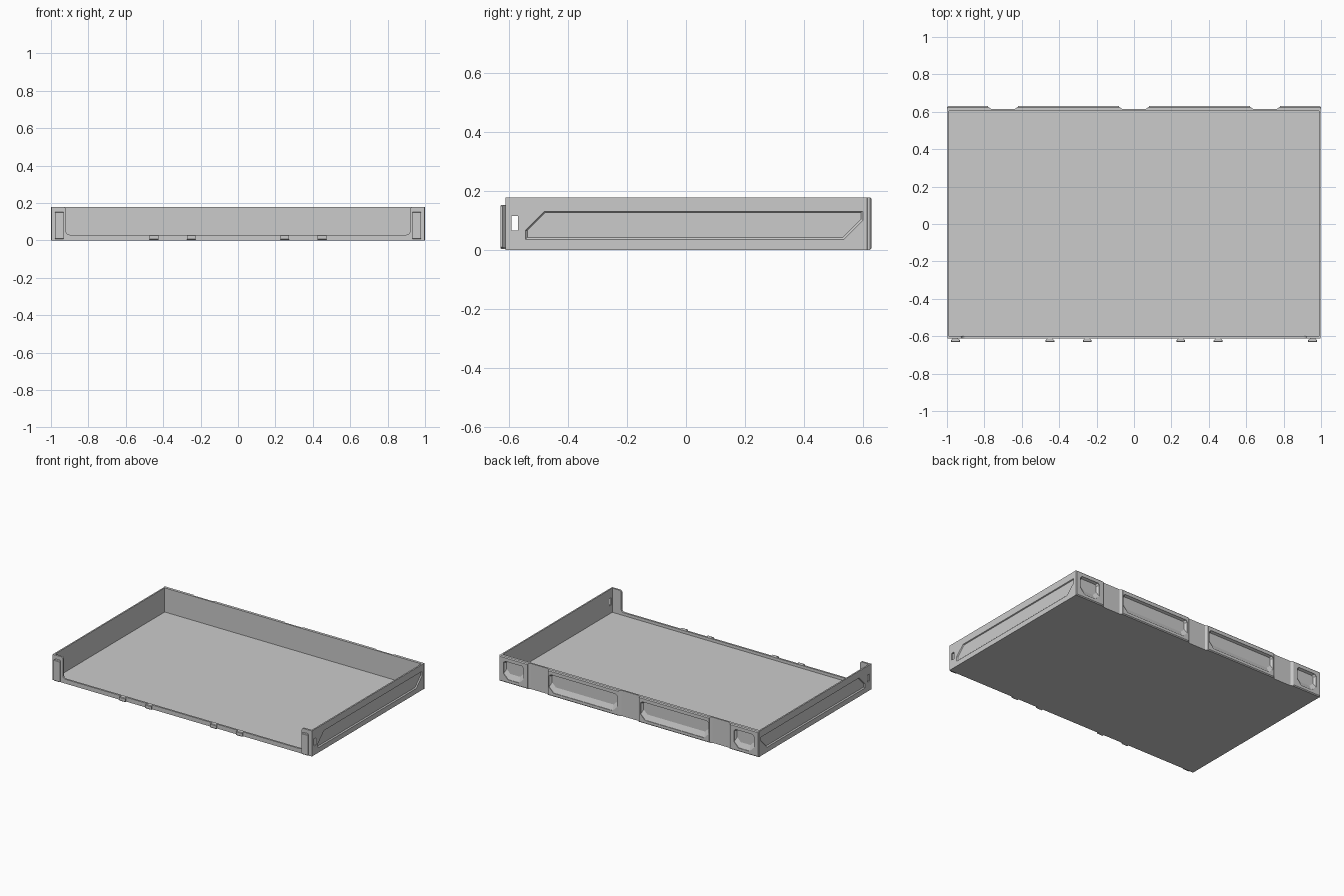
import bpy, bmesh, math

if "Cube" in bpy.data.objects:
    bpy.data.objects.remove(bpy.data.objects["Cube"])

H, WALL, FLOOR = 0.178, 0.012, 0.01
Y_FRONT, Y_BACK = -0.613, 0.63


def loft(name, loops):
    """Closed solid through matching 3D point loops."""
    bm = bmesh.new()
    rings = [[bm.verts.new(p) for p in loop] for loop in loops]
    n = len(rings[0])
    for a, b in zip(rings, rings[1:]):
        for i in range(n):
            j = (i + 1) % n
            bm.faces.new((a[i], a[j], b[j], b[i]))
    bm.faces.new(rings[0])
    bm.faces.new(rings[-1])
    bmesh.ops.recalc_face_normals(bm, faces=bm.faces)
    mesh = bpy.data.meshes.new(name)
    bm.to_mesh(mesh)
    bm.free()
    ob = bpy.data.objects.new(name, mesh)
    bpy.context.collection.objects.link(ob)
    return ob


def rect(u0, u1, v0, v1):
    return [(u0, v0), (u1, v0), (u1, v1), (u0, v1)]


def along_x(pts, x):
    return [(x, u, v) for u, v in pts]


def along_y(pts, y):
    return [(u, y, v) for u, v in pts]


def along_z(pts, z):
    return [(u, v, z) for u, v in pts]


def arc(cx, cz, r, a0, a1, n=5):
    return [(cx + r * math.cos(math.radians(a0 + (a1 - a0) * i / n)),
             cz + r * math.sin(math.radians(a0 + (a1 - a0) * i / n)))
            for i in range(n + 1)]


def carve(ob, cutters):
    """Subtract the cutters, bake the result and remove them."""
    for c in cutters:
        c.hide_render = True
        m = ob.modifiers.new("cut", 'BOOLEAN')
        m.operation, m.solver, m.object = 'DIFFERENCE', 'EXACT', c
    dg = bpy.context.evaluated_depsgraph_get()
    mesh = bpy.data.meshes.new_from_object(ob.evaluated_get(dg))
    ob.modifiers.clear()
    ob.data = mesh
    for c in cutters:
        bpy.data.objects.remove(c)


# floor
base = rect(-1 + WALL, 1 - WALL, Y_FRONT + 0.013, 0.605)
loft("floor", [along_z(base, 0), along_z(base, FLOOR)])

# side walls with a bevelled recessed panel and a latch slot
outer = [(-0.545, 0.035), (0.535, 0.035), (0.6, 0.1),
         (0.6, 0.13), (-0.48, 0.13), (-0.545, 0.065)]
inner = [(-0.538, 0.042), (0.532, 0.042), (0.593, 0.103),
         (0.593, 0.127), (-0.477, 0.127), (-0.538, 0.066)]
for s, side in ((1, "right"), (-1, "left")):
    wall = rect(Y_FRONT, 0.616, 0, H)
    ob = loft(side + "_wall", [along_x(wall, s * (1 - WALL)), along_x(wall, s * 0.998)])
    panel = loft("panel_cutter", [along_x(inner, s * 0.991), along_x(outer, s * 0.998),
                                  along_x(outer, s * 1.01)])
    slot = rect(-0.592, -0.57, 0.065, 0.114)
    hole = loft("slot_cutter", [along_x(slot, s * 0.95), along_x(slot, s * 1.05)])
    carve(ob, [panel, hole])

# front lip with rounded opening and tall corner posts
half = ([(0.92, 0.05)] and arc(0.9, 0.05, 0.02, -90, 0)
        + arc(0.932, H - 0.012, 0.012, 180, 90))
front = ([(-0.988, 0), (0.988, 0), (0.988, H)] + half[::-1]
         + [(-x, z) for x, z in half] + [(-0.988, H)])
loft("front_lip", [along_y(front, Y_FRONT), along_y(front, Y_FRONT + 0.013)])

# dovetail tabs on the front
def tab(name, x, z0, z1):
    def ring(z, g):
        return along_z([(x - 0.014, Y_FRONT), (x + 0.014, Y_FRONT),
                        (x + 0.024 - g, -0.622 + g), (x + 0.024 - g, -0.63 + g),
                        (x - 0.024 + g, -0.63 + g), (x - 0.024 + g, -0.622 + g)], z)
    loft(name, [ring(z0, 0.003), ring(z0 + 0.004, 0), ring(z1 - 0.004, 0), ring(z1, 0.003)])


for s in (-1, 1):
    for i, x in enumerate((0.25, 0.45)):
        tab(f"short_tab_{i}", s * x, 0.002, 0.03)
    tab("tall_tab", s * 0.955, 0.006, 0.152)

# thick back wall with chamfered outer edges
c = 0.006
back = loft("back_wall", [
    along_y(rect(-0.998, 0.998, 0, H), 0.605),
    along_y(rect(-0.998, 0.998, 0, H), 0.614),
    along_y(rect(-1, 1, 0, H), 0.615),
    along_y(rect(-1, 1, 0, H), Y_BACK - c),
    along_y(rect(-1 + c, 1 - c, c, H - c), Y_BACK)])


def pocket_outline(x0, x1, z0, z1, k):
    return [(x0 + k, z0), (x1 - k, z0), (x1, z0 + k), (x1, z1 - k / 3),
            (x1 - k / 3, z1), (x0 + k / 3, z1), (x0, z1 - k / 3), (x0, z0 + k)]


# tapered pockets and vertical connector grooves in the back wall
cutters = []
for x0, x1 in ((-0.965, -0.81), (-0.615, -0.09), (0.09, 0.615), (0.81, 0.965)):
    big = pocket_outline(x0, x1, 0.025, 0.148, 0.035)
    small = pocket_outline(x0 + 0.012, x1 - 0.012, 0.06, 0.142, 0.028)
    cutters.append(loft("pocket_cutter", [along_y(small, 0.611), along_y(big, Y_BACK - 0.004),
                                          along_y(big, Y_BACK + 0.01)]))
for x in (-0.7, 0, 0.7):
    g = [(x - 0.064, 0.616), (x + 0.064, 0.616), (x + 0.08, 0.626),
         (x + 0.08, 0.64), (x - 0.08, 0.64), (x - 0.08, 0.626)]
    cutters.append(loft("groove_cutter", [along_z(g, -0.01), along_z(g, H + 0.01)]))
carve(back, cutters)
